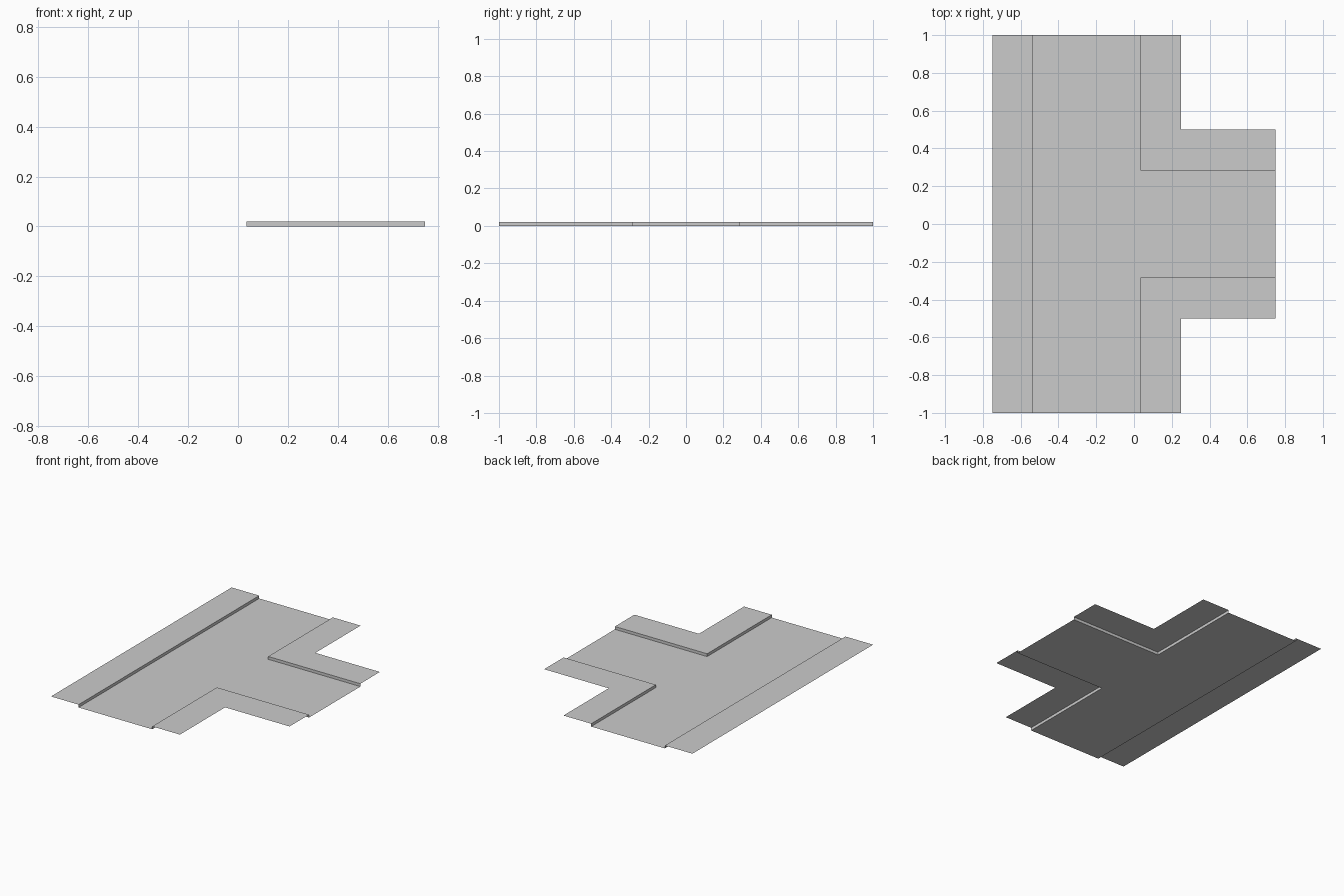
import bpy, bmesh

if "Cube" in bpy.data.objects:
    bpy.data.objects.remove(bpy.data.objects["Cube"])

KERB = 0.02                      # pavement height above the road
W, E = -0.75, 0.75               # outer x limits
ROAD_L, ROAD_R = -0.536, 0.035   # road edges of the through street
INNER, OUTER, SIDE = 0.284, 0.5, 0.25


def sheet(name, outline, z, kerb=()):
    """Flat open sheet, optionally with a kerb face dropped to the road along a path."""
    bm = bmesh.new()
    bm.faces.new([bm.verts.new((x, y, z)) for x, y in outline])
    for (x1, y1), (x2, y2) in zip(kerb, kerb[1:]):
        bm.faces.new([bm.verts.new(c) for c in
                      ((x1, y1, 0), (x2, y2, 0), (x2, y2, z), (x1, y1, z))])
    bmesh.ops.remove_doubles(bm, verts=bm.verts, dist=1e-5)
    bmesh.ops.recalc_face_normals(bm, faces=bm.faces)
    if sum(f.normal.z for f in bm.faces) < 0:
        bmesh.ops.reverse_faces(bm, faces=bm.faces)
    mesh = bpy.data.meshes.new(name)
    bm.to_mesh(mesh)
    bm.free()
    ob = bpy.data.objects.new(name, mesh)
    bpy.context.collection.objects.link(ob)
    return ob


# T-shaped road surface
sheet("road", [(ROAD_L, -1), (ROAD_R, -1), (ROAD_R, -INNER), (E, -INNER),
               (E, INNER), (ROAD_R, INNER), (ROAD_R, 1), (ROAD_L, 1)], 0)

# Straight pavement along the through street
sheet("straight_pavement", [(W, -1), (ROAD_L, -1), (ROAD_L, 1), (W, 1)], KERB,
      [(ROAD_L, 1), (ROAD_L, -1)])

# L-shaped corner pavements, mirrored across the side street
for name, s in (("front_corner_pavement", -1), ("back_corner_pavement", 1)):
    kerb = [(ROAD_R, s), (ROAD_R, s * INNER), (E, s * INNER)]
    sheet(name, kerb + [(E, s * OUTER), (SIDE, s * OUTER), (SIDE, s)], KERB, kerb)
